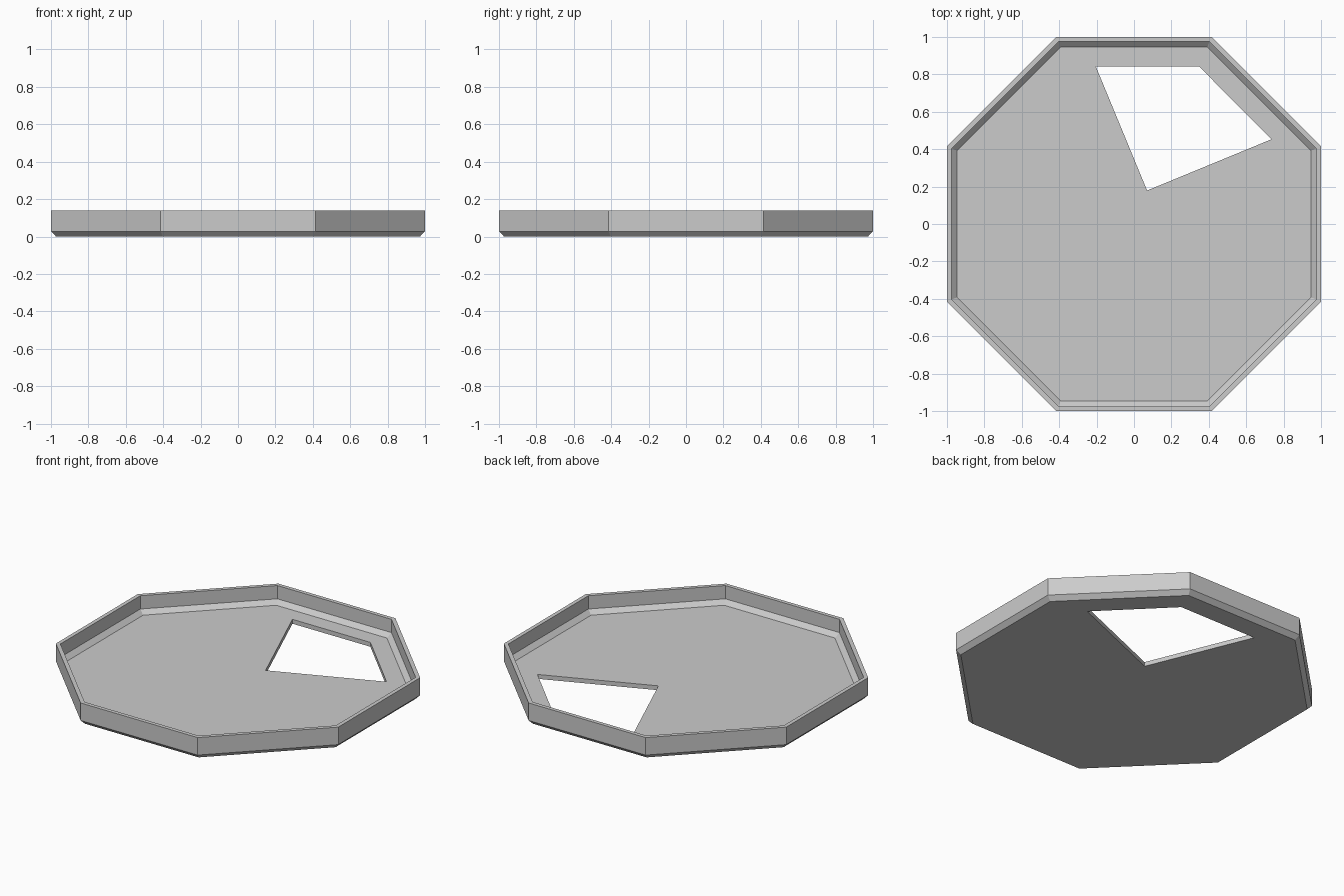
import bpy, bmesh
from math import cos, sin, pi

cube = bpy.data.objects.get("Cube")
if cube:
    bpy.data.objects.remove(cube, do_unlink=True)

# Single grey material
grey = bpy.data.materials.new("plain_grey")
grey.use_nodes = True
colour = (0.6, 0.6, 0.6, 1)
grey.diffuse_color = colour
grey.node_tree.nodes["Principled BSDF"].inputs["Base Color"].default_value = colour


def lofted(name, rings):
    """Solid from stacked vertex rings, capped at both ends."""
    bm = bmesh.new()
    loops = [[bm.verts.new(p) for p in ring] for ring in rings]
    n = len(loops[0])
    for a, b in zip(loops, loops[1:]):
        for i in range(n):
            j = (i + 1) % n
            bm.faces.new((a[i], a[j], b[j], b[i]))
    bm.faces.new(loops[0])
    bm.faces.new(loops[-1])
    bmesh.ops.recalc_face_normals(bm, faces=bm.faces)
    mesh = bpy.data.meshes.new(name)
    bm.to_mesh(mesh)
    bm.free()
    mesh.materials.append(grey)
    obj = bpy.data.objects.new(name, mesh)
    bpy.context.collection.objects.link(obj)
    return obj


def octagon(apothem, z):
    r = apothem / cos(pi / 8)
    return [(r * cos(pi / 8 + k * pi / 4), r * sin(pi / 8 + k * pi / 4), z) for k in range(8)]


# Tray: chamfered base, outer wall, rim, inner wall, inner chamfer, floor
profile = [(0.973, 0), (1, 0.028), (1, 0.14), (0.975, 0.14), (0.975, 0.055), (0.946, 0.028)]
tray = lofted("octagonal_tray", [octagon(a, z) for a, z in profile])

# Four-sided opening through the floor
opening = [(-0.204, 0.842), (0.07, 0.179), (0.735, 0.453), (0.348, 0.842)]
cutter = lofted("opening_cutter", [[(x, y, z) for x, y in opening] for z in (-0.1, 0.1)])
cutter.hide_render = True
cutter.hide_set(True)
cut = tray.modifiers.new("floor_opening", 'BOOLEAN')
cut.operation = 'DIFFERENCE'
cut.solver = 'EXACT'
cut.object = cutter

# Bake the cut and drop the helper
bpy.context.view_layer.objects.active = tray
bpy.ops.object.modifier_apply(modifier=cut.name)
bpy.data.objects.remove(cutter, do_unlink=True)
